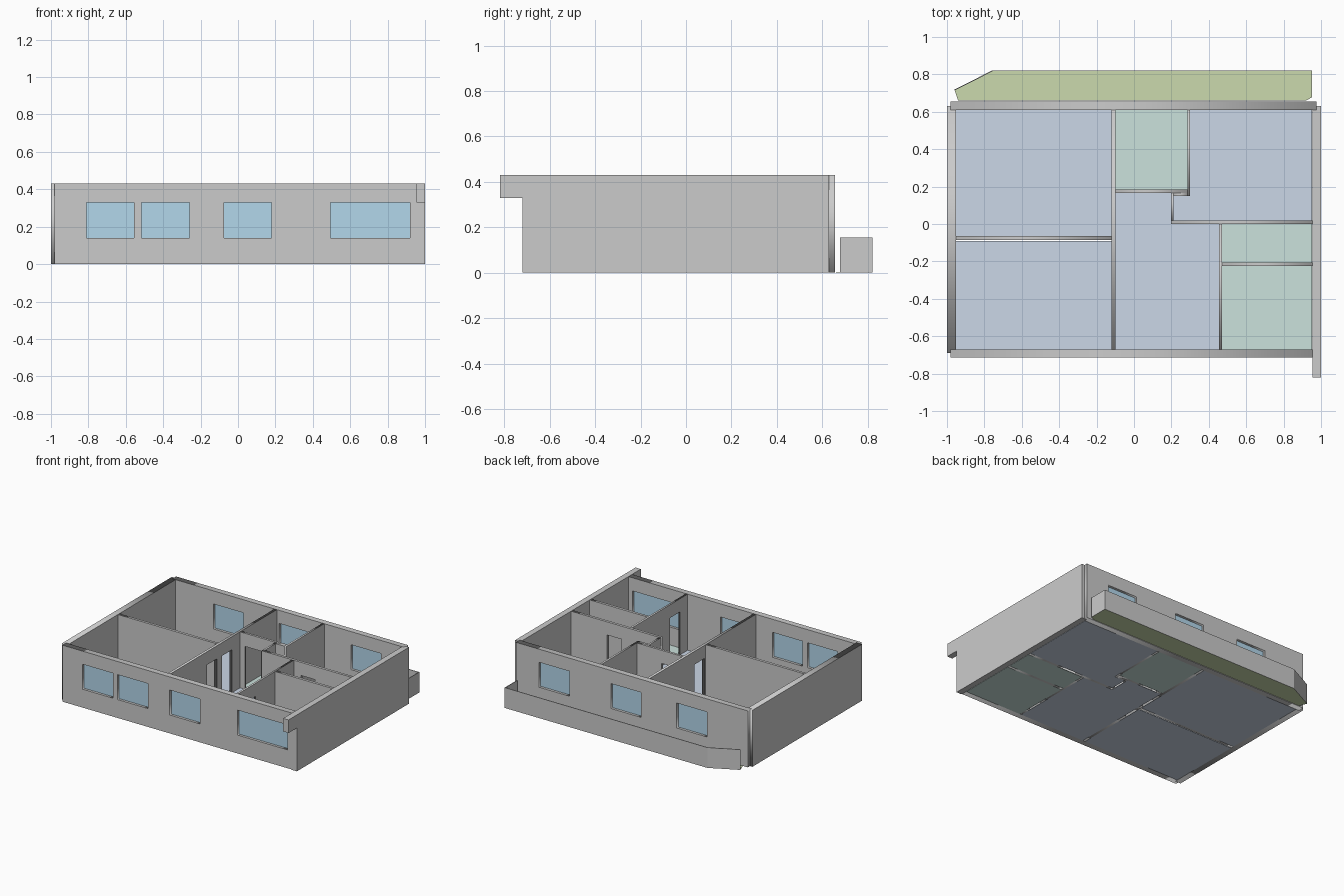
import bpy, bmesh
from math import radians

if "Cube" in bpy.data.objects:
    bpy.data.objects.remove(bpy.data.objects["Cube"])

H = 0.43            # wall height
SILL, HEAD = 0.14, 0.33


def material(name, rgb):
    m = bpy.data.materials.new(name)
    m.diffuse_color = (*rgb, 1)
    m.use_nodes = True
    m.node_tree.nodes["Principled BSDF"].inputs["Base Color"].default_value = m.diffuse_color
    return m


room_mat = material("room_floor", (0.60, 0.68, 0.80))
wet_mat = material("wet_room_floor", (0.60, 0.76, 0.72))
balcony_mat = material("balcony_floor", (0.60, 0.70, 0.42))
glass_mat = material("glass", (0.45, 0.68, 0.83))


def box(name, x0, x1, y0, y1, z0, z1, mat=None):
    slab(name, [(x0, y0), (x1, y0), (x1, y1), (x0, y1)], z0, z1, mat)


def slab(name, pts, z0, z1, mat=None):
    """Extrude a plan polygon from z0 to z1."""
    bm = bmesh.new()
    f = bm.faces.new([bm.verts.new((x, y, z0)) for x, y in pts])
    up = bmesh.ops.extrude_face_region(bm, geom=[f], use_keep_orig=True)["geom"]
    bmesh.ops.translate(bm, vec=(0, 0, z1 - z0),
                        verts=[v for v in up if isinstance(v, bmesh.types.BMVert)])
    bmesh.ops.recalc_face_normals(bm, faces=bm.faces)
    me = bpy.data.meshes.new(name)
    bm.to_mesh(me)
    bm.free()
    ob = bpy.data.objects.new(name, me)
    bpy.context.collection.objects.link(ob)
    if mat:
        me.materials.append(mat)
    return ob


def wall(name, axis, a, b, c0, c1, doors=(), windows=()):
    """Wall elevation with door notches and window holes, extruded to its thickness."""
    outline = [(a, 0)]
    for d0, d1 in doors:
        outline += [(d0, 0), (d0, HEAD), (d1, HEAD), (d1, 0)]
    outline += [(b, 0), (b, H), (a, H)]
    holes = [[(w0, SILL), (w0, HEAD), (w1, HEAD), (w1, SILL)] for w0, w1 in windows]
    cu = bpy.data.curves.new(name, "CURVE")
    cu.dimensions = "2D"
    cu.fill_mode = "BOTH"
    cu.extrude = (c1 - c0) / 2
    for pts in [outline] + holes:
        sp = cu.splines.new("POLY")
        sp.points.add(len(pts) - 1)
        for p, (u, v) in zip(sp.points, pts):
            p.co = (u, v, 0, 1)
        sp.use_cyclic_u = True
    ob = bpy.data.objects.new(name, cu)
    bpy.context.collection.objects.link(ob)
    mid = (c0 + c1) / 2
    if axis == "x":
        ob.location, ob.rotation_euler = (0, mid, 0), (radians(90), 0, 0)
    else:
        ob.location, ob.rotation_euler = (mid, 0, 0), (radians(90), 0, radians(90))
    bpy.ops.object.select_all(action="DESELECT")
    ob.select_set(True)
    bpy.context.view_layer.objects.active = ob
    bpy.ops.object.convert(target="MESH")
    # Glass panes in the middle of the wall
    for i, (w0, w1) in enumerate(windows):
        box(f"{name}_pane_{i + 1}", w0, w1, mid - 0.003, mid + 0.003, SILL, HEAD, glass_mat)


# Outer walls
wall("front_wall", "x", -0.98, 0.955, -0.715, -0.67,
     windows=[(-0.81, -0.555), (-0.515, -0.26), (-0.075, 0.18), (0.495, 0.92)])
wall("back_wall", "x", -0.98, 0.975, 0.61, 0.655,
     windows=[(-0.635, -0.38), (-0.08, 0.175), (0.525, 0.78)])
wall("left_wall", "y", -0.69, 0.63, -1.0, -0.953)

# Right wall with the overhanging beam at the front
right = slab("right_wall", [(-0.72, 0), (0.63, 0), (0.63, H), (-0.82, H),
                            (-0.82, HEAD), (-0.72, HEAD)], 0.955, 1.0)
right.rotation_euler = (radians(90), 0, radians(90))

# Inner walls
wall("hall_left_wall", "y", -0.67, 0.61, -0.12, -0.10, doors=[(-0.23, -0.11), (-0.05, 0.07)])
wall("bedroom_divider", "x", -0.953, -0.12, -0.085, -0.065)
wall("bathroom_front_wall", "x", -0.10, 0.285, 0.167, 0.185, doors=[(-0.06, 0.075)])
wall("bathroom_side_wall", "y", 0.15, 0.61, 0.285, 0.30)
wall("hall_return_wall", "x", 0.21, 0.285, 0.15, 0.167)
wall("hall_right_wall", "y", 0.02, 0.167, 0.198, 0.212, doors=[(0.03, 0.14)])
wall("right_room_wall", "x", 0.198, 0.955, 0.0, 0.02, doors=[(0.53, 0.65)])
wall("wet_side_wall", "y", -0.67, 0.0, 0.455, 0.47, doors=[(-0.58, -0.46)])
wall("wet_divider", "x", 0.47, 0.955, -0.225, -0.205)

# Floors
T = 0.003
box("back_left_floor", -0.953, -0.12, -0.065, 0.61, 0, T, room_mat)
box("front_left_floor", -0.953, -0.12, -0.67, -0.09, 0, T, room_mat)
slab("hall_floor", [(-0.10, 0.167), (0.198, 0.167), (0.198, 0), (0.455, 0),
                    (0.455, -0.67), (-0.10, -0.67)], 0, T, room_mat)
slab("back_right_floor", [(0.30, 0.61), (0.953, 0.61), (0.953, 0.02), (0.212, 0.02),
                          (0.212, 0.15), (0.30, 0.15)], 0, T, room_mat)
box("bathroom_floor", -0.10, 0.285, 0.185, 0.61, 0, T, wet_mat)
box("small_wet_floor", 0.47, 0.953, -0.205, 0, 0, T, wet_mat)
box("large_wet_floor", 0.47, 0.953, -0.67, -0.225, 0, T, wet_mat)

# Balcony floor and thin parapet
slab("balcony_floor", [(-0.94, 0.66), (-0.96, 0.718), (-0.755, 0.82), (0.95, 0.82),
                       (0.95, 0.677), (0.92, 0.66)], 0, T, balcony_mat)
slab("balcony_parapet", [(-0.962, 0.718), (-0.756, 0.822), (0.953, 0.822), (0.953, 0.677),
                         (0.948, 0.677), (0.948, 0.817), (-0.755, 0.817), (-0.959, 0.714)],
     0, 0.155)
